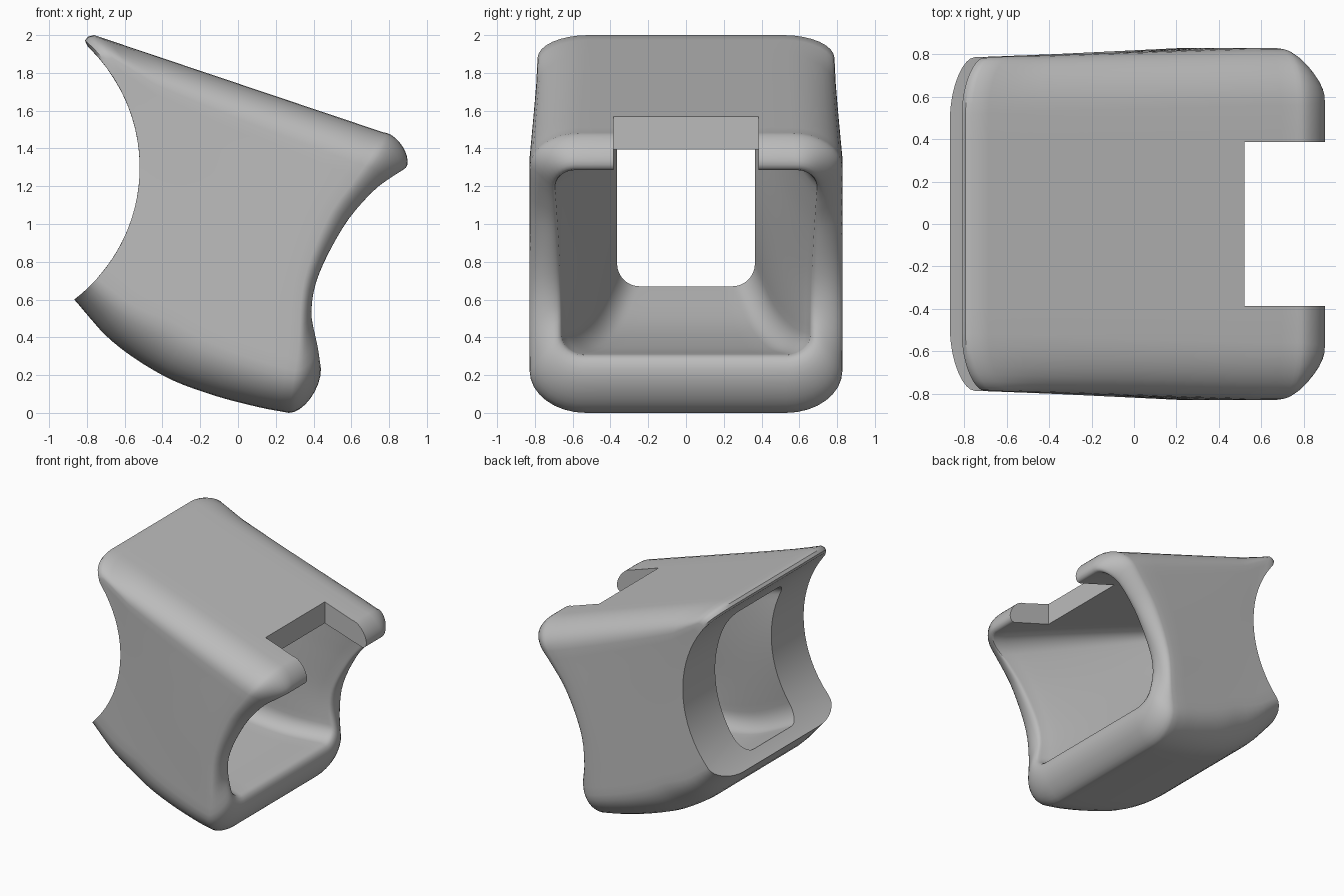
import bpy, bmesh, math

if "Cube" in bpy.data.objects:
    bpy.data.objects.remove(bpy.data.objects["Cube"])


def lerp(a, b, f):
    return a + (b - a) * f


def smooth_key(keys):
    """Smooth curve through (parameter, value) keys."""
    def slope(i):
        a, b = max(i - 1, 0), min(i + 1, len(keys) - 1)
        return (keys[b][1] - keys[a][1]) / (keys[b][0] - keys[a][0])

    def f(t):
        i = 0
        while i < len(keys) - 2 and t > keys[i + 1][0]:
            i += 1
        (t0, v0), (t1, v1) = keys[i], keys[i + 1]
        h = t1 - t0
        s = min(max((t - t0) / h, 0), 1)
        return ((2*s**3 - 3*s**2 + 1) * v0 + (s**3 - 2*s**2 + s) * h * slope(i)
                + (3*s**2 - 2*s**3) * v1 + (s**3 - s**2) * h * slope(i + 1))
    return f


# side profile curves
outer_mouth_x = smooth_key([(0, .27), (.14, .30), (.23, .32), (.47, .35), (.70, .48),
                            (.85, .64), (.91, .70), (1, .77)])
inner_mouth_x = smooth_key([(0, .38), (.25, .355), (.43, .385), (.68, .51), (.84, .64),
                            (.91, .72), (1, .86)])
lip_bulge = smooth_key([(0, .10), (.14, .08), (.3, .045), (.65, .065), (1, .07)])
bottom_z = smooth_key([(0, .60), (.17, .385), (.41, .20), (.63, .10), (.86, .03), (1, 0)])
floor_z = smooth_key([(0, .31), (.3, .345), (.65, .46), (1, .67)])


def back_x(z):
    """Concave cylindrical back."""
    return -1.4 + math.sqrt(.774 - (z - 1.3) ** 2)


def top_edge(u):
    """Height of the top and the forward shift of its rounded back edge."""
    tip = [(0, 1.94, 0), (.005, 1.972, -.022), (.012, 1.992, -.016), (.022, 2.0, 0)]
    for uu, z, dx in tip:
        if abs(u - uu) < 1e-6:
            return z, dx
    return lerp(2.0, 1.485, (u - .022) / .978), 0


def rounded(ry_top, rt_top, ry_bot, rt_bot):
    """Rounded rectangle: (side, y inset, height fraction), fixed point count."""
    half, n = [], 8
    for k in range(4):                       # bottom, middle to corner
        half.append((k / 4, ry_bot, 0))
    for k in range(n + 1):
        a = k / n * math.pi / 2
        half.append((1, ry_bot * (1 - math.sin(a)), rt_bot * (1 - math.cos(a))))
    for k in range(1, 18):
        half.append((1, 0, lerp(rt_bot, 1 - rt_top, k / 18)))
    for k in range(n + 1):
        a = k / n * math.pi / 2
        half.append((1, ry_top * (1 - math.cos(a)), 1 - rt_top * (1 - math.sin(a))))
    for k in range(3, -1, -1):
        half.append((k / 4, ry_top, 1))
    return half


def ring(section, place, width):
    pts = []
    for s, inset, t in section:
        x, z = place(t)
        pts.append((x, s * (width(t) - inset), z))
    return pts + [(x, -y, z) for x, y, z in reversed(pts[1:-1])]


rings = []

# outer shell, back to mouth
us = [0, .005, .012, .022] + [.022 + .978 * k / 20 for k in range(1, 21)]
for u in us:
    zt, dx = top_edge(u)

    def place(t):
        x = lerp(back_x(lerp(.6, 1.94, t)), outer_mouth_x(t), u) + dx * t ** 8
        return x, lerp(bottom_z(u), zt, t)
    rings.append(ring(rounded(.27, lerp(.08, .12, min(u * 6, 1)), .30,
                              lerp(.08, .15, min(u * 3, 1))), place,
                      lambda t: .785 + .043 * min(u * 1.1, 1)))

# inner mouth edge, then the funnel cavity to the back window
cavity = []
for k in range(17):
    v = k / 16

    def place(t):
        x = lerp(inner_mouth_x(t), back_x(lerp(.67, 1.77, t)), v)
        return x, lerp(floor_z(v), lerp(1.285, 1.77, v), t)
    cavity.append(ring(rounded(.11, .10, .12, .11), place,
                       lambda t: lerp(.655 + .045 * t ** 2, .365, v ** .9)))

# rolled lip around the mouth
m = len(rings[0])
outer, inner = rings[-1], cavity[0]
heights = [p[2] for p in rounded(.27, .12, .30, .15)]
heights += heights[-2:0:-1]
for k in range(1, 12):
    a = math.pi * k / 12
    f = (1 - math.cos(a)) / 2
    lip = []
    for i in range(m):
        p, q = outer[i], inner[i]
        lip.append((lerp(p[0], q[0], f) + lip_bulge(heights[i]) * math.sin(a),
                    lerp(p[1], q[1], f), lerp(p[2], q[2], f)))
    rings.append(lip)
rings += cavity

# concave back face around the window
first, last = rings[0], cavity[-1]
for k in range(1, 5):
    face = []
    for p, q in zip(last, first):
        z = lerp(p[2], q[2], k / 5)
        face.append((back_x(z), lerp(p[1], q[1], k / 5), z))
    rings.append(face)

bm = bmesh.new()
grid = [[bm.verts.new(p) for p in r] for r in rings]
for j in range(len(grid)):
    a, b = grid[j], grid[(j + 1) % len(grid)]
    for i in range(m):
        bm.faces.new((a[i], a[(i + 1) % m], b[(i + 1) % m], b[i]))
bmesh.ops.recalc_face_normals(bm, faces=bm.faces)
mesh = bpy.data.meshes.new("hollow_body")
bm.to_mesh(mesh)
bm.free()
body = bpy.data.objects.new("hollow_body", mesh)
bpy.context.collection.objects.link(body)

grey = bpy.data.materials.new("grey")
grey.diffuse_color = (.5, .5, .5, 1)
grey.use_nodes = True
grey.node_tree.nodes["Principled BSDF"].inputs["Base Color"].default_value = grey.diffuse_color
mesh.materials.append(grey)

# notch through the top lip
bpy.ops.mesh.primitive_cube_add(size=1, location=(.92, 0, 1.5))
cutter = bpy.context.object
cutter.name = "notch_cutter"
cutter.scale = (.8, .77, .7)
cutter.data.materials.append(grey)
bpy.context.view_layer.update()
cut = body.modifiers.new("notch", 'BOOLEAN')
cut.operation = 'DIFFERENCE'
cut.solver = 'EXACT'
cut.object = cutter
bpy.ops.object.select_all(action='DESELECT')
body.select_set(True)
bpy.context.view_layer.objects.active = body
bpy.ops.object.modifier_apply(modifier="notch")
bpy.data.objects.remove(cutter)
bpy.ops.object.shade_smooth_by_angle(angle=math.radians(35))
